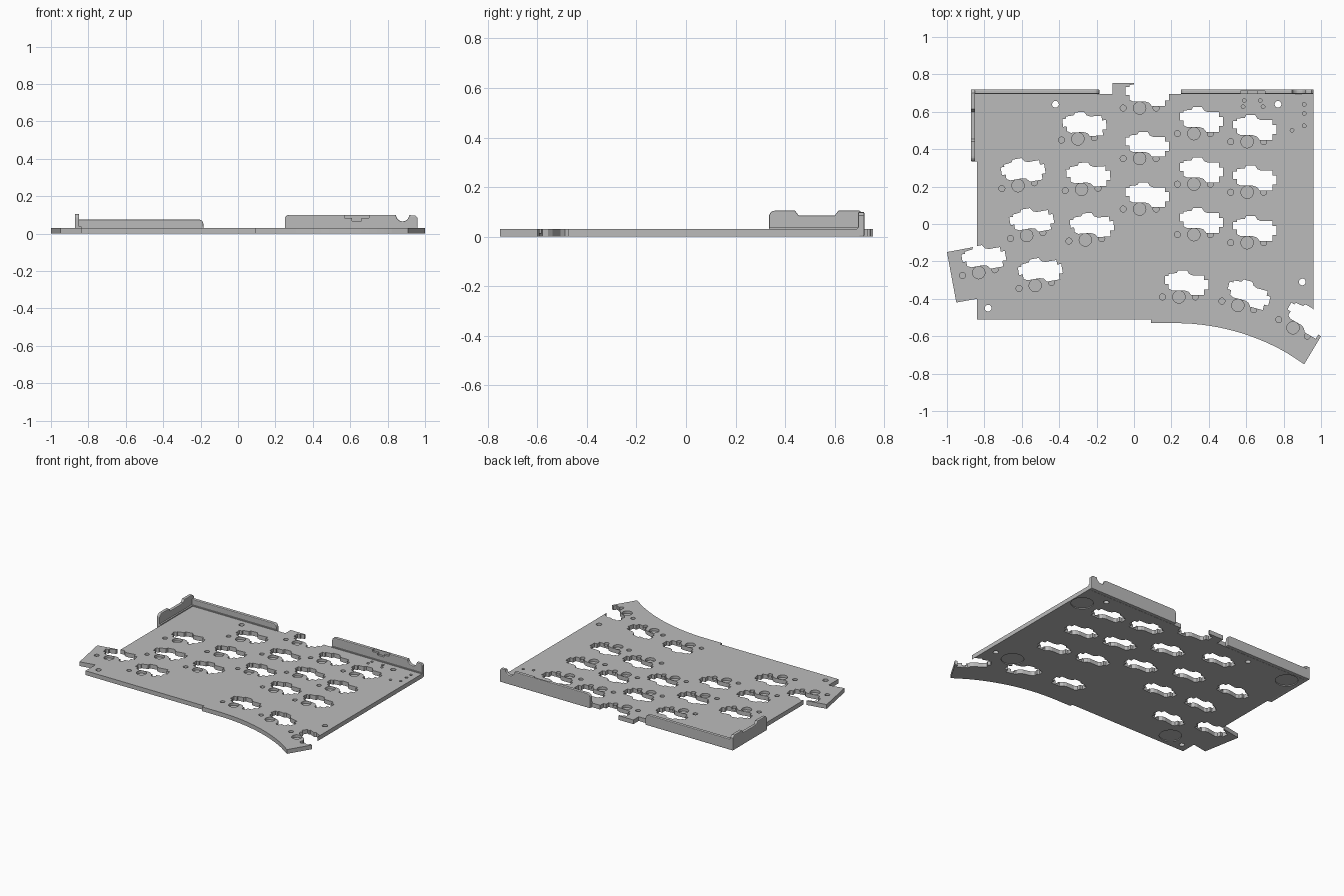
import bpy, bmesh, math
from mathutils import Matrix, Vector

cube = bpy.data.objects.get("Cube")
if cube:
    bpy.data.objects.remove(cube, do_unlink=True)

gray = bpy.data.materials.new("plate gray")
gray.use_nodes = True
gray.diffuse_color = (0.5, 0.5, 0.5, 1)
gray.node_tree.nodes["Principled BSDF"].inputs["Base Color"].default_value = (0.5, 0.5, 0.5, 1)

# Ways to lay a flat profile: (a, b) in the plane, d along the extrusion
FLAT = lambda a, b, d: Vector((a, b, d))
BACK = lambda a, b, d: Vector((a, d, b))
SIDE = lambda a, b, d: Vector((d, a, b))


def prism(bm, pts, lo, hi, axes=FLAT):
    low = [bm.verts.new(axes(a, b, lo)) for a, b in pts]
    high = [bm.verts.new(axes(a, b, hi)) for a, b in pts]
    bm.faces.new(low)
    bm.faces.new(high)
    for i in range(len(pts)):
        j = (i + 1) % len(pts)
        bm.faces.new((low[i], low[j], high[j], high[i]))


def arc(x, y, r, start, end, n=8):
    angles = [math.radians(start + (end - start) * i / n) for i in range(n + 1)]
    return [(x + r * math.cos(t), y + r * math.sin(t)) for t in angles]


def disc(x, y, r, n=24):
    return arc(x, y, r, 0, 360, n)[:-1]


def box(x0, x1, y0, y1):
    return [(x0, y0), (x1, y0), (x1, y1), (x0, y1)]


def finish(name, bm):
    bmesh.ops.recalc_face_normals(bm, faces=bm.faces[:])
    mesh = bpy.data.meshes.new(name)
    bm.to_mesh(mesh)
    bm.free()
    ob = bpy.data.objects.new(name, mesh)
    bpy.context.collection.objects.link(ob)
    mesh.materials.append(gray)
    return ob


def apply(ob, mod):
    bpy.context.view_layer.objects.active = ob
    bpy.ops.object.modifier_apply(modifier=mod.name)


def cut(ob, bm):
    cutter = finish("cutter", bm)
    cutter.hide_render = True
    mod = ob.modifiers.new("cut", "BOOLEAN")
    mod.operation = "DIFFERENCE"
    mod.solver = "EXACT"
    mod.object = cutter
    apply(ob, mod)
    bpy.data.objects.remove(cutter, do_unlink=True)


def wall(name, pts, lo, hi, axes):
    bm = bmesh.new()
    prism(bm, pts, lo, hi, axes)
    ob = finish(name, bm)
    mod = ob.modifiers.new("soft edge", "BEVEL")
    mod.width = 0.005
    mod.segments = 2
    mod.limit_method = "ANGLE"
    mod.angle_limit = math.radians(60)
    apply(ob, mod)
    return ob


# Main plate outline, with the two wings and the curved front edge
outline = [(-0.84, 0.695), (-0.84, -0.12), (-1, -0.15), (-0.95, -0.42),
           (-0.84, -0.40), (-0.84, -0.51), (0.09, -0.51), (0.09, -0.53)]
outline += arc(0.22, -1.73, 1.2, 90, 60, 14)
outline += [(0.91, -0.75), (1, -0.6), (0.96, -0.577), (0.96, 0.695),
            (0, 0.695), (0, 0.755), (-0.115, 0.755), (-0.115, 0.695)]
bm = bmesh.new()
prism(bm, outline, 0, 0.03)
plate = finish("plate", bm)

# Key positions: pivot hole x, y and turn in degrees
keys = [(x, y - 0.27 * i, 0) for x, y in ((0.03, 0.62), (0.32, 0.483), (0.605, 0.44)) for i in range(3)]
keys += [(-0.3 + 0.02 * i, 0.455 - 0.27 * i, 4) for i in range(3)]
keys += [(-0.62 + 0.046 * i, 0.205 - 0.267 * i, 10) for i in range(3)]
keys += [(-0.83, -0.26, 10), (0.24, -0.39, 0), (0.555, -0.435, -15), (0.85, -0.555, -30)]

# Socket opening outline, relative to the pivot hole
slot = [(-0.075, 0.07), (-0.055, 0.07), (-0.055, 0.045), (-0.035, 0.035), (0.03, 0.035),
        (0.052, 0.028), (0.066, 0.01), (0.135, 0.01), (0.135, 0.04), (0.157, 0.04),
        (0.157, 0.09), (0.135, 0.09), (0.135, 0.115), (0.075, 0.115), (0.055, 0.123),
        (0.043, 0.142), (-0.005, 0.142), (-0.012, 0.128), (-0.055, 0.123),
        (-0.055, 0.112), (-0.075, 0.112)]


def placed(pts, key):
    turn = Matrix.Rotation(math.radians(key[2]), 2)
    return [turn @ Vector(p) + Vector(key[:2]) for p in pts]


# Through openings: sockets and screw holes
through = bmesh.new()
for key in keys:
    prism(through, placed(slot, key), -0.1, 0.1)
for x, y in ((-0.42, 0.64), (0.77, 0.64), (0.9, -0.31), (-0.78, -0.45)):
    prism(through, disc(x, y, 0.018), -0.1, 0.1)
cut(plate, through)

# Blind holes in the top: pivots, pegs and small pin holes
blind = bmesh.new()
for key in keys:
    for x, r in ((0, 0.033), (-0.088, 0.016), (0.088, 0.016)):
        prism(blind, placed(disc(x, 0, r), key), 0.012, 0.1)
for x, y in ((0.59, 0.66), (0.675, 0.66), (0.583, 0.627), (0.69, 0.627),
             (0.91, 0.64), (0.91, 0.59), (0.91, 0.525), (0.845, 0.502)):
    prism(blind, disc(x, y, 0.01, 12), 0.012, 0.1)
cut(plate, blind)

# Round foot recesses underneath
feet = bmesh.new()
for x, y in ((0.88, 0.53), (0.76, -0.31), (-0.765, 0.615), (-0.65, -0.41)):
    prism(feet, disc(x, y, 0.073, 32), -0.1, 0.006)
cut(plate, feet)

# Low back wall on the right side of the model
wall("back_wall_right",
     [(-0.872, 0), (-0.185, 0)] + arc(-0.21, 0.05, 0.025, 0, 90, 5) + [(-0.872, 0.075)],
     0.695, 0.72, BACK)

# Tall side wall with a finger dip
wall("side_wall",
     [(0.335, 0), (0.72, 0), (0.72, 0.09), (0.7, 0.105), (0.615, 0.105),
      (0.6, 0.085), (0.455, 0.085), (0.44, 0.105)] + arc(0.36, 0.08, 0.025, 90, 180, 5),
     -0.872, -0.849, SIDE)

# Back wall on the left side, with a cable scoop
left_wall = wall("back_wall_left",
                 [(0.25, 0), (0.96, 0), (0.96, 0.085), (0.948, 0.097), (0.925, 0.097)]
                 + arc(0.88, 0.1, 0.035, 0, -180, 12) + [(0.83, 0.1)]
                 + arc(0.275, 0.075, 0.025, 90, 180, 5),
                 0.695, 0.72, BACK)

# Stepped connector recess on the inner face of that wall
recess = bmesh.new()
step = box(0.57, 0.7, 0.083, 0.2)
step[1:1] = [(0.61, 0.083), (0.61, 0.068), (0.66, 0.068), (0.66, 0.083)]
prism(recess, step, 0.6, 0.71, BACK)
cut(left_wall, recess)

# Foot ledges joining the walls to the plate
ledge = bmesh.new()
prism(ledge, box(-0.85, -0.185, 0.69, 0.7), 0.001, 0.037)
prism(ledge, box(0.25, 0.96, 0.69, 0.7), 0.001, 0.037)
prism(ledge, box(-0.852, -0.838, 0.335, 0.7), 0, 0.037)
finish("wall_ledges", ledge)
